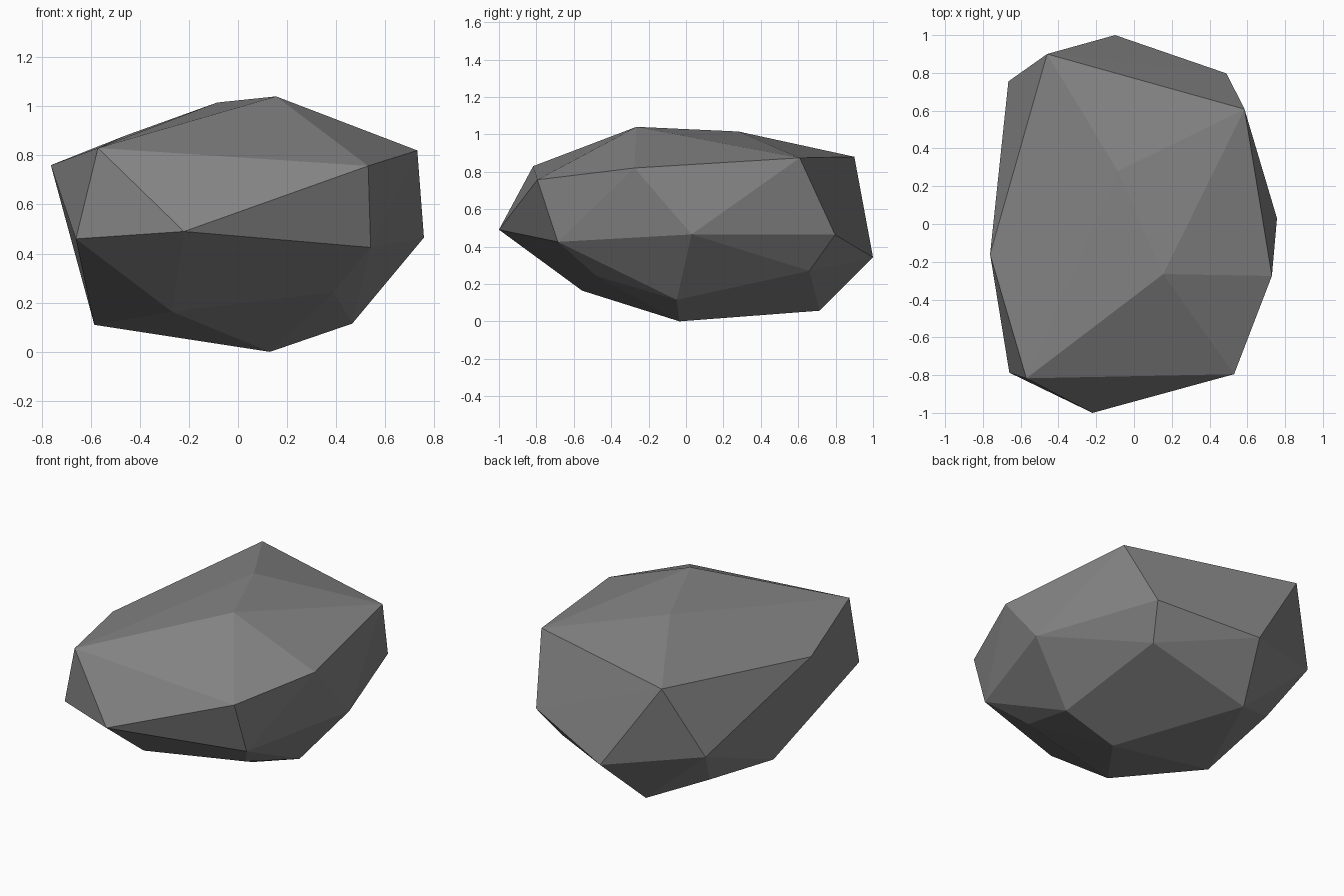
import bpy, bmesh

# Corner points of the faceted boulder, in rings from crown to base
crown = [(0.155, -0.265, 1.04), (-0.085, 0.28, 1.015)]
shoulder = [(-0.46, 0.90, 0.88), (0.585, 0.608, 0.874), (0.73, -0.275, 0.82),
            (0.53, -0.795, 0.757), (-0.57, -0.817, 0.83), (-0.762, -0.16, 0.76)]
waist = [(-0.10, 1.0, 0.342), (0.49, 0.797, 0.463), (0.757, 0.03, 0.465),
         (0.54, -0.685, 0.425), (-0.22, -1.0, 0.49), (-0.66, -0.787, 0.46),
         (-0.665, 0.755, 0.449)]
base = [(0.465, -0.05, 0.115), (0.39, -0.48, 0.243), (-0.27, -0.555, 0.164),
        (-0.585, -0.037, 0.11), (-0.54, 0.535, 0.19), (-0.22, 0.715, 0.057),
        (0.41, 0.66, 0.27), (0.13, -0.035, 0.0)]

# Boulder: flat-faced convex skin around the points
bm = bmesh.new()
for p in crown + shoulder + waist + base:
    bm.verts.new(p)
hull = bmesh.ops.convex_hull(bm, input=bm.verts[:])
loose = [v for v in bm.verts if not v.link_faces]
bmesh.ops.delete(bm, geom=loose, context='VERTS')
bmesh.ops.recalc_face_normals(bm, faces=bm.faces[:])

mesh = bpy.data.meshes.new("boulder")
bm.to_mesh(mesh)
bm.free()
mesh.shade_flat()

# Single stone grey
stone = bpy.data.materials.new("stone grey")
stone.diffuse_color = (0.23, 0.23, 0.23, 1)
mesh.materials.append(stone)

boulder = bpy.data.objects.new("boulder", mesh)
bpy.context.collection.objects.link(boulder)
